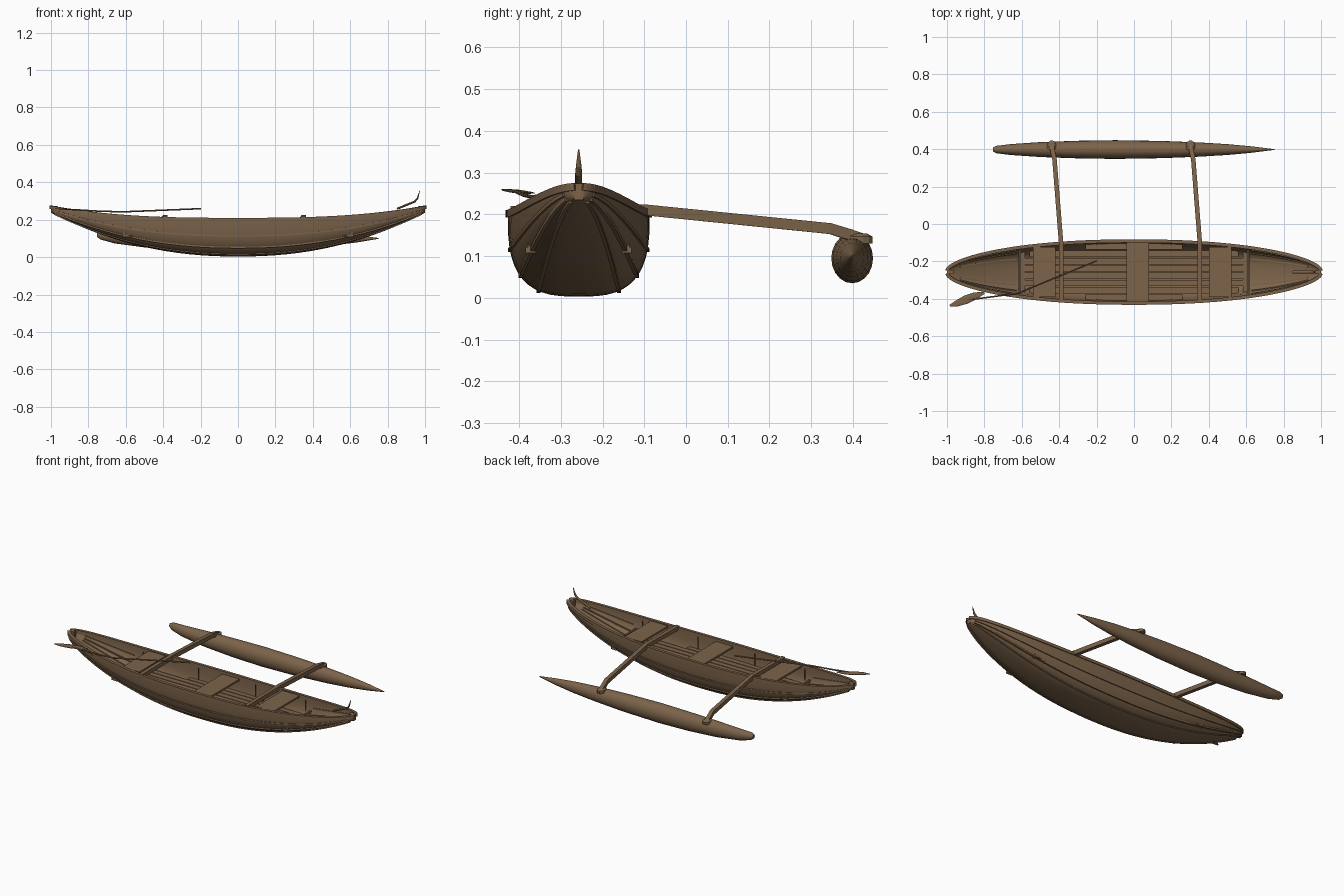
import bpy, bmesh
from math import sin, cos, pi
from mathutils import Vector

if "Cube" in bpy.data.objects:
    bpy.data.objects.remove(bpy.data.objects["Cube"], do_unlink=True)

wood = bpy.data.materials.new("brown_wood")
wood.use_nodes = True
wood.diffuse_color = (0.2, 0.125, 0.068, 1)
wood.node_tree.nodes["Principled BSDF"].inputs["Base Color"].default_value = wood.diffuse_color

YC = -0.257        # hull centreline
FLOOR = 0.115
POW = 0.68         # fullness of the hull section


def loft(name, rings, smooth=False):
    """Skin a list of closed rings and cap both ends."""
    bm = bmesh.new()
    rows = [[bm.verts.new(p) for p in ring] for ring in rings]
    n = len(rows[0])
    for a, b in zip(rows, rows[1:]):
        for i in range(n):
            j = (i + 1) % n
            bm.faces.new((a[i], a[j], b[j], b[i]))
    bm.faces.new(rows[0])
    bm.faces.new(rows[-1])
    bmesh.ops.recalc_face_normals(bm, faces=bm.faces)
    me = bpy.data.meshes.new(name)
    bm.to_mesh(me)
    bm.free()
    me.materials.append(wood)
    ob = bpy.data.objects.new(name, me)
    bpy.context.collection.objects.link(ob)
    if smooth:
        bpy.ops.object.select_all(action='DESELECT')
        ob.select_set(True)
        bpy.context.view_layer.objects.active = ob
        bpy.ops.object.shade_smooth_by_angle(angle=0.6)
    return ob


def sweep(name, pts, w, h, sides=4, taper=None, smooth=False):
    """Sweep a bar of width w and height h along points."""
    pts = [Vector(p) for p in pts]
    rings = []
    k = 1 / cos(pi / sides) if sides == 4 else 1
    for i, p in enumerate(pts):
        d = (pts[min(i + 1, len(pts) - 1)] - pts[max(i - 1, 0)]).normalized()
        side = d.cross(Vector((0, 0, 1)))
        side = side.normalized() if side.length > 0.01 else Vector((0, 1, 0))
        up = side.cross(d)
        s = k / 2 * (taper[i] if taper else 1)
        angles = [(j + 0.5) * 2 * pi / sides for j in range(sides)]
        rings.append([p + side * cos(a) * w * s + up * sin(a) * h * s for a in angles])
    return loft(name, rings, smooth)


def box(name, x0, x1, y0, y1, z0, z1):
    return loft(name, [[(x, y0, z0), (x, y1, z0), (x, y1, z1), (x, y0, z1)] for x in (x0, x1)])


# Hull shape rules
def beam(x):
    return 0.012 + 0.158 * max(0, 1 - abs(x) ** 2.2) ** 0.6


def sheer(x):
    return 0.2 + 0.065 * abs(x) ** 2.8


def keel(x):
    return 0.003 + 0.235 * abs(x) ** 2.2


def skin(x, t, inset=0):
    b, top = beam(x) - inset, sheer(x)
    c, s = cos(t), max(0, sin(t))
    y = b * abs(c) ** POW * (1 if c > 0 else -1)
    return Vector((x, YC + y, top - (top - keel(x) - inset) * s ** POW))


def half_width(x, z):
    f = (sheer(x) - z) / (sheer(x) - keel(x))
    return beam(x) * max(0, 1 - f ** (2 / POW)) ** (POW / 2)


# Hull shell
stations = [sin(pi / 2 * (i / 24 - 1)) for i in range(49)]
ts = [pi * i / 24 for i in range(25)]
rings = []
for x in stations:
    inset = min(0.011, beam(x) * 0.4)
    rings.append([skin(x, t) for t in ts] + [skin(x, t, inset) for t in reversed(ts)])
loft("hull", rings, True)

# Gunwales and the battens outside and inside the hull
for s, side in ((1, "left"), (-1, "right")):
    rim = [(x, YC + s * (beam(x) - 0.004), sheer(x) + 0.001) for x in stations]
    sweep("gunwale_" + side, rim, 0.018, 0.018)
    for i, t in enumerate((0.3, 0.72, 1.12)):
        a = t if s > 0 else pi - t
        run = [x for x in stations if abs(x) < 0.985]
        sweep(f"batten_{side}_{i}", [skin(x, a) for x in run], 0.009, 0.009)
        for e in (1, -1):
            inner = [skin(e * (0.63 + 0.05 * k), a, 0.012) for k in range(7)]
            sweep(f"inner_batten_{side}_{i}_{e}", inner, 0.006, 0.006)

# Stem blocks
for s, end in ((1, "front"), (-1, "rear")):
    x0, x1 = sorted((s * 0.965, s))
    box("stem_block_" + end, x0, x1, YC - 0.011, YC + 0.011, 0.235, 0.274)

# Floor boards, each ending where the hull closes in
for i in range(8):
    y = (i - 3.5) * 0.039
    reach = 0.6
    while half_width(reach, FLOOR - 0.008) < abs(y) + 0.02 and reach > 0.1:
        reach -= 0.01
    box(f"floor_board_{i}", -reach, reach, YC + y - 0.017, YC + y + 0.017, FLOOR - 0.008, FLOOR)

# Floor end beams, raised frames and side pegs
for s in (1, -1):
    x = 0.6 * s
    box(f"floor_beam_{s}", x - 0.018, x + 0.018, YC - 0.127, YC + 0.127, 0.108, 0.122)
    box(f"frame_{s}", x + s * 0.01 - 0.005, x + s * 0.01 + 0.005, YC - 0.122, YC + 0.122, 0.12, 0.15)
    for side in (1, -1):
        for px in (0.2 * s, 0.57 * s):
            y = YC + side * (beam(px) - 0.02)
            sweep(f"peg_{px:.1f}_{side}", [(px, y, FLOOR - 0.01), (px, y, sheer(px) - 0.01)], 0.007, 0.007, 6)

# Seats
for name, x, half, z in (("rear_seat", -0.48, 0.133, 0.214),
                         ("middle_seat", 0.02, 0.157, 0.192),
                         ("front_seat", 0.46, 0.133, 0.214)):
    box(name, x - 0.06, x + 0.06, YC - half, YC + half, z - 0.012, z)

# Outrigger booms with their foot pads
for name, x in (("rear", -0.39), ("front", 0.352)):
    path = [(x, -0.42, 0.207), (x, -0.1, 0.211), (x - 0.035, 0.345, 0.166),
            (x - 0.045, 0.39, 0.152), (x - 0.05, 0.425, 0.14)]
    sweep(name + "_boom", path, 0.024, 0.026)
    pad = [(x - 0.05, 0.415, z) for z in (0.13, 0.147, 0.154)]
    sweep(name + "_boom_pad", pad, 0.065, 0.05, 12, (1, 1, 0.6))

# Outrigger float: x, half width, centre height
rings = []
for x, r, z in ((-0.755, 0.01, 0.121), (-0.735, 0.02, 0.118), (-0.66, 0.029, 0.108),
                (-0.5, 0.04, 0.1), (-0.3, 0.047, 0.096), (-0.1, 0.05, 0.095),
                (0.15, 0.046, 0.095), (0.35, 0.038, 0.096), (0.5, 0.029, 0.097),
                (0.63, 0.017, 0.098), (0.75, 0.002, 0.1)):
    rings.append([(x, 0.398 + r * cos(a), z + 1.2 * r * sin(a))
                  for a in [k * pi / 10 for k in range(20)]])
loft("outrigger_float", rings, True)

# Prow ornament
sweep("prow_spike", [(0.85, YC, 0.258), (0.945, YC, 0.297), (0.96, YC, 0.315), (0.972, YC, 0.355)],
      0.018, 0.012, 8, (1, 1, 0.8, 0.2))

# Paddle lying over the side
sweep("paddle_shaft", [(-0.2, -0.197, 0.259), (-0.42, -0.287, 0.25), (-0.62, -0.37, 0.242),
                       (-0.75, -0.388, 0.246), (-0.88, -0.405, 0.254)], 0.009, 0.009, 8)
sweep("paddle_blade", [(-0.8, -0.367, 0.251), (-0.85, -0.385, 0.252), (-0.9, -0.405, 0.255),
                       (-0.95, -0.426, 0.258), (-0.985, -0.437, 0.26)],
      0.05, 0.008, 8, (0.25, 0.85, 1, 0.7, 0.2))
